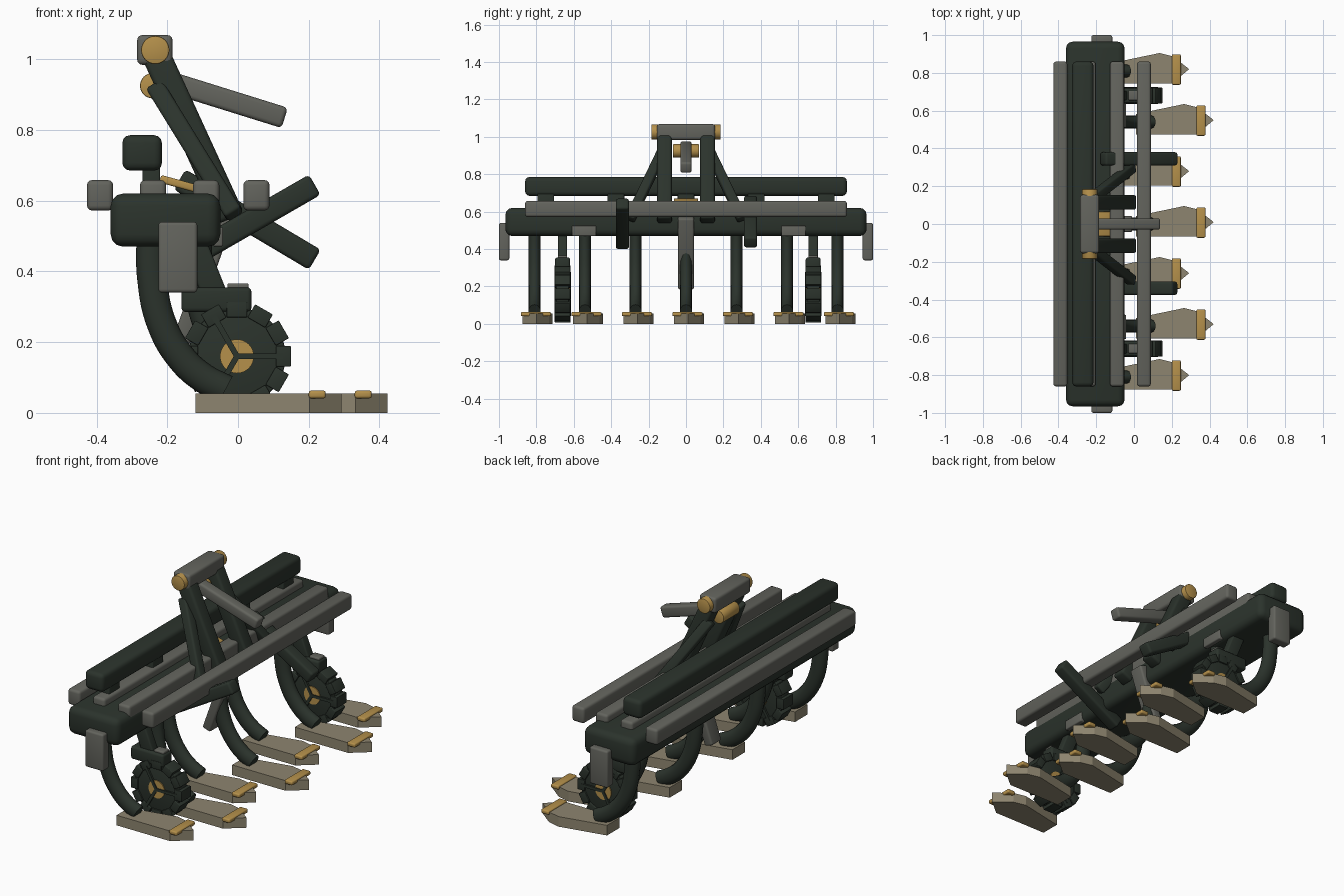
import bpy, bmesh, math
from mathutils import Vector, Matrix

if "Cube" in bpy.data.objects:
    bpy.data.objects.remove(bpy.data.objects["Cube"])


def material(name, rgb):
    m = bpy.data.materials.new(name)
    m.diffuse_color = (*rgb, 1)
    m.use_nodes = True
    m.node_tree.nodes["Principled BSDF"].inputs["Base Color"].default_value = m.diffuse_color
    return m


GREEN = material("dark green paint", (0.024, 0.033, 0.025))
GREY = material("grey steel", (0.125, 0.127, 0.11))
TAN = material("tan steel", (0.27, 0.235, 0.16))
GOLD = material("brass", (0.46, 0.28, 0.07))


def finish(name, bm, mat, matrix=Matrix(), smooth=True):
    bmesh.ops.recalc_face_normals(bm, faces=bm.faces)
    me = bpy.data.meshes.new(name)
    bm.to_mesh(me)
    bm.free()
    me.transform(matrix)
    me.materials.append(mat)
    ob = bpy.data.objects.new(name, me)
    bpy.context.collection.objects.link(ob)
    if smooth:
        bpy.ops.object.select_all(action='DESELECT')
        ob.select_set(True)
        bpy.context.view_layer.objects.active = ob
        bpy.ops.object.shade_smooth_by_angle(angle=math.radians(35))
    return ob


def box(name, x, y, z, mat, bevel=0.012, matrix=Matrix()):
    """Rounded box from (min, max) ranges."""
    bm = bmesh.new()
    bmesh.ops.create_cube(bm, size=1)
    for v in bm.verts:
        v.co = [r[0] + (c + 0.5) * (r[1] - r[0]) for c, r in zip(v.co, (x, y, z))]
    if bevel:
        bmesh.ops.bevel(bm, geom=bm.edges[:], offset=bevel, segments=3,
                        profile=0.5, affect='EDGES')
    return finish(name, bm, mat, matrix)


def bar(name, p, q, width, thick, mat, bevel=0.012):
    """Rounded bar from p to q; width lies along y."""
    p, q = Vector(p), Vector(q)
    d = q - p
    ax = d.normalized()
    side = (Vector((0, 1, 0)) - ax * ax.y).normalized()
    up = ax.cross(side)
    m = Matrix((ax, side, up)).transposed().to_4x4()
    m.translation = p
    return box(name, (0, d.length), (-width / 2, width / 2), (-thick / 2, thick / 2),
               mat, bevel, m)


def cylinder(name, x, y0, y1, z, r, mat, segs=32, bevel=0.004):
    bm = bmesh.new()
    bmesh.ops.create_cone(bm, cap_ends=True, segments=segs, radius1=r, radius2=r,
                          depth=y1 - y0)
    if bevel:
        rims = [e for e in bm.edges if abs(e.verts[0].co.z - e.verts[1].co.z) < 1e-5]
        bmesh.ops.bevel(bm, geom=rims, offset=bevel, segments=2, profile=0.5,
                        affect='EDGES')
    m = Matrix.Translation((x, (y0 + y1) / 2, z)) @ Matrix.Rotation(math.pi / 2, 4, 'X')
    return finish(name, bm, mat, m)


# main beam, end plates and clamp plates
box("main_beam", (-0.36, -0.05), (-0.965, 0.965), (0.47, 0.62), GREEN, 0.035)
for s in (-1, 1):
    box("end_plate", (-0.225, -0.115), sorted((s * 0.945, s)), (0.34, 0.54), GREY, 0.01)
for y in (-0.545, 0.575):
    box("clamp_plate", (-0.07, -0.042), (y - 0.065, y + 0.065), (0.47, 0.525), GREY, 0.006)

# long rails and raised toolbar on posts
for x in (-0.39, -0.24, -0.09, 0.052):
    box("rail", (x - 0.037, x + 0.037), (-0.86, 0.86), (0.572, 0.658), GREY, 0.014)
box("raised_toolbar", (-0.327, -0.215), (-0.86, 0.86), (0.685, 0.785), GREEN, 0.022)
for y in (-0.75, -0.375, 0, 0.375, 0.75):
    box("toolbar_post", (-0.27, -0.22), (y - 0.045, y + 0.045), (0.6, 0.7), GREEN, 0.005)


# curved shanks
def shank(x, y):
    pts = ((-0.245, 0.52), (-0.243, 0.38), (-0.215, 0.25), (-0.16, 0.155),
           (-0.1, 0.1), (-0.035, 0.066))
    cu = bpy.data.curves.new("shank", 'CURVE')
    cu.dimensions = '3D'
    cu.bevel_depth = 0.042
    cu.bevel_resolution = 4
    cu.use_fill_caps = True
    sp = cu.splines.new('BEZIER')
    sp.bezier_points.add(len(pts) - 1)
    for bp, (px, pz) in zip(sp.bezier_points, pts):
        bp.co = (px, 0, pz)
        bp.handle_left_type = bp.handle_right_type = 'AUTO'
    ob = bpy.data.objects.new("shank", cu)
    cu.materials.append(GREEN)
    bpy.context.collection.objects.link(ob)
    ob.location = (x, y, 0)
    ob.scale = (1, 0.79, 1)
    bpy.ops.object.select_all(action='DESELECT')
    ob.select_set(True)
    bpy.context.view_layer.objects.active = ob
    bpy.ops.object.convert(target='MESH')
    bpy.ops.object.shade_smooth_by_angle(angle=math.radians(35))


# pointed shovels
SHOVEL = ((-0.12, -0.065), (0.202, -0.065), (0.292, 0.01), (0.205, 0.078),
          (0.135, 0.095), (-0.12, 0.042))


def shovel(x, y):
    bm = bmesh.new()
    face = bm.faces.new([bm.verts.new((px + x, py + y, 0)) for px, py in SHOVEL])
    top = bmesh.ops.extrude_face_region(bm, geom=[face])["geom"]
    bmesh.ops.translate(bm, vec=(0, 0, 0.055),
                        verts=[v for v in top if isinstance(v, bmesh.types.BMVert)])
    finish("shovel", bm, TAN, smooth=False)
    box("shovel_clip", (x + 0.2, x + 0.248), (y - 0.073, y + 0.088), (0.041, 0.063),
        GOLD, 0.007)


for i in range(7):
    dx, y = (i % 2 == 0 and 0.0) or (i % 2) * 0.13, (i - 3) * 0.27
    shank(dx, y)
    shovel(dx, y)

# gauge wheels with lugs, spokes and hubs
WX, WZ = -0.003, 0.16
for y in (-0.66, 0.68):
    cylinder("wheel", WX, y - 0.034, y + 0.034, WZ, 0.138, GREEN, 36)
    cylinder("wheel_hub", WX, y - 0.039, y + 0.039, WZ, 0.048, GOLD, 32, 0)
    at = Matrix.Translation((WX, y, WZ))
    for k in range(12):
        box("wheel_lug", (0.11, 0.153), (-0.042, 0.042), (-0.029, 0.029), GREEN, 0.003,
            at @ Matrix.Rotation(k * math.pi / 6, 4, 'Y'))
    for k in range(3):
        box("wheel_spoke", (-0.005, 0.13), (-0.044, 0.044), (-0.008, 0.008), GREEN, 0,
            at @ Matrix.Rotation(k * math.tau / 3, 4, 'Y'))
    box("wheel_bracket", (-0.16, 0.038), (y - 0.04, y + 0.04), (0.285, 0.355), GREEN, 0.012)
    box("bracket_cap", (-0.03, 0.03), (y - 0.025, y + 0.025), (0.345, 0.366), GREY, 0.005)
    bar("wheel_arm", (-0.14, y, 0.52), (-0.06, y, 0.32), 0.05, 0.07, GREEN, 0.008)

# hitch mast
for s in (-1, 1):
    bar("mast", (-0.24, s * 0.115, 1.03), (-0.02, s * 0.115, 0.55), 0.078, 0.08, GREEN, 0.014)
    bar("mast_brace", (-0.235, s * 0.125, 0.925), (-0.01, s * 0.3, 0.56), 0.052, 0.052, GREEN, 0.01)
box("mast_head", (-0.285, -0.185), (-0.155, 0.155), (0.984, 1.068), GREY, 0.014)
cylinder("mast_pin", -0.234, -0.185, 0.185, 1.026, 0.04, GOLD)
cylinder("link_pin", -0.241, -0.07, 0.07, 0.925, 0.036, GOLD)
bar("top_link", (-0.24, 0, 0.95), (0.132, 0, 0.834), 0.06, 0.06, GREY, 0.012)
bar("link_plate", (-0.22, 0, 0.662), (-0.11, 0, 0.632), 0.13, 0.022, GOLD, 0.006)

# lower links and centre strut
bar("lower_link", (-0.165, -0.34, 0.425), (0.217, -0.34, 0.645), 0.07, 0.066, GREEN, 0.012)
bar("lower_link", (-0.165, 0.345, 0.66), (0.217, 0.345, 0.433), 0.07, 0.066, GREEN, 0.012)
bar("centre_strut", (-0.165, 0, 0.19), (-0.03, 0, 0.57), 0.085, 0.05, GREY, 0.01)
